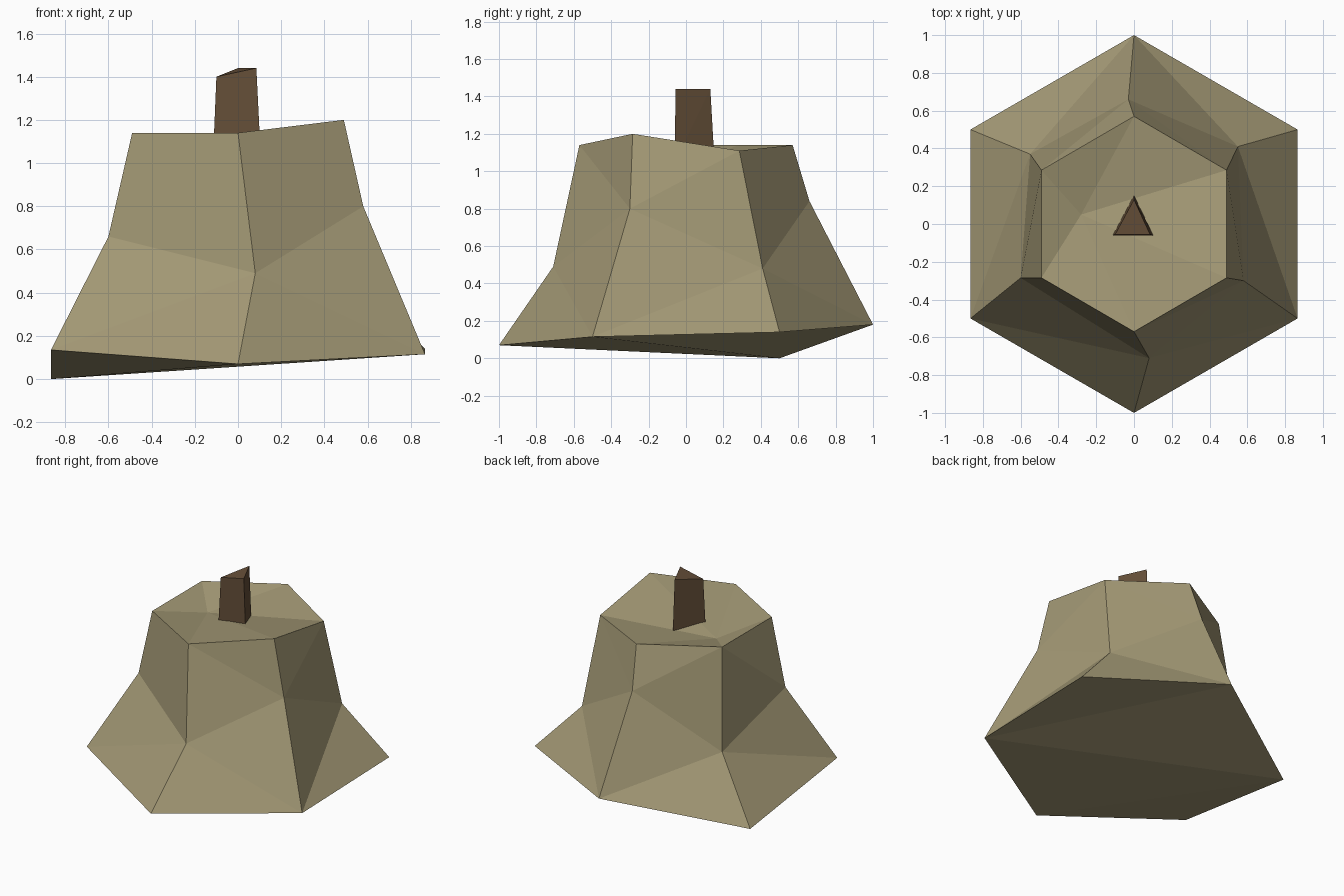
import bpy, bmesh

if "Cube" in bpy.data.objects:
    bpy.data.objects.remove(bpy.data.objects["Cube"])


def material(name, color):
    m = bpy.data.materials.new(name)
    m.diffuse_color = (*color, 1)
    m.use_nodes = True
    m.node_tree.nodes["Principled BSDF"].inputs["Base Color"].default_value = m.diffuse_color
    return m


def loft(name, rings, mat, top_point=None, bottom_faces=()):
    """Join stacked rings of points; close top with a fan or one face."""
    bm = bmesh.new()
    rows = [[bm.verts.new(p) for p in ring] for ring in rings]
    n = len(rows[0])
    for low, high in zip(rows, rows[1:]):
        for i in range(n):
            j = (i + 1) % n
            bm.faces.new((low[i], low[j], high[j], high[i]))
    # warped quads split along their short diagonal
    bmesh.ops.triangulate(bm, faces=bm.faces[:], quad_method='SHORT_EDGE')
    top = rows[-1]
    if top_point:
        c = bm.verts.new(top_point)
        for i in range(n):
            bm.faces.new((top[i], top[(i + 1) % n], c))
    else:
        bm.faces.new(top)
    for f in bottom_faces:
        bm.faces.new([rows[0][k] for k in f])
    bmesh.ops.recalc_face_normals(bm, faces=bm.faces[:])
    mesh = bpy.data.meshes.new(name)
    bm.to_mesh(mesh)
    bm.free()
    mesh.materials.append(mat)
    ob = bpy.data.objects.new(name, mesh)
    bpy.context.collection.objects.link(ob)
    return ob


tan = material("dull_tan", (0.37, 0.32, 0.18))
brown = material("dark_brown", (0.13, 0.078, 0.04))

# Flared six-sided body: foot, waist and rim, anticlockwise from the right back
foot = [(.866, .5, .14), (0, 1, .18), (-.866, .5, 0),
        (-.866, -.5, .135), (0, -1, .07), (.866, -.5, .115)]
waist = [(.55, .41, .48), (-.03, .66, .84), (-.55, .37, .425),
         (-.60, -.285, .66), (.08, -.71, .49), (.58, -.30, .80)]
rim = [(.49, .285, 1.11), (0, .57, 1.14), (-.49, .285, 1.14),
       (-.49, -.285, 1.14), (0, -.57, 1.14), (.49, -.285, 1.20)]
loft("body", [foot, waist, rim], tan, top_point=(-.28, .05, 1.056),
     bottom_faces=[(5, 2, 1), (5, 1, 0), (5, 4, 2), (4, 3, 2)])

# Tapered three-sided stem with a slanted top, sunk into the body
loft("stem", [[(0, .153, 1.04), (-.115, -.062, 1.04), (.105, -.062, 1.04)],
              [(0, .13, 1.44), (-.1, -.055, 1.40), (.085, -.055, 1.44)]],
     brown, bottom_faces=[(0, 1, 2)])
